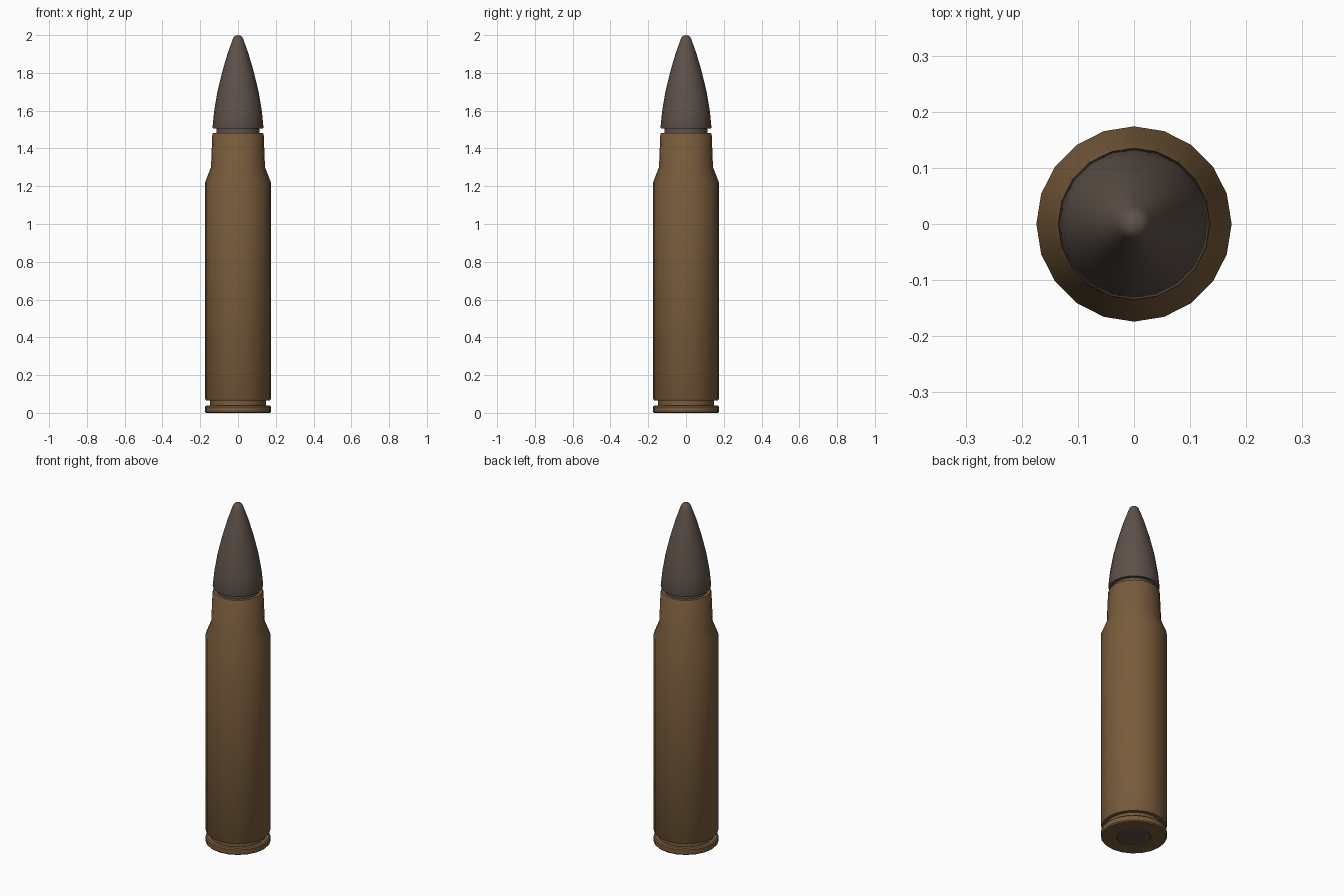
import bpy, bmesh, math

if "Cube" in bpy.data.objects:
    bpy.data.objects.remove(bpy.data.objects["Cube"])

SIDES = 20


def material(name, rgb):
    m = bpy.data.materials.new(name)
    m.diffuse_color = (*rgb, 1.0)
    m.use_nodes = True
    m.node_tree.nodes["Principled BSDF"].inputs["Base Color"].default_value = m.diffuse_color
    return m


brass = material("dull brass", (0.19, 0.107, 0.044))
steel = material("grey brown metal", (0.112, 0.083, 0.067))


def lathe(name, profile, mat):
    """Revolve (radius, z) points around z; radius 0 closes to a pole."""
    bm = bmesh.new()
    rings = []
    for r, z in profile:
        if r == 0:
            rings.append([bm.verts.new((0, 0, z))] * SIDES)
        else:
            rings.append([bm.verts.new((r * math.cos(math.tau * i / SIDES),
                                        r * math.sin(math.tau * i / SIDES), z))
                          for i in range(SIDES)])
    for a, b in zip(rings, rings[1:]):
        for i in range(SIDES):
            j = (i + 1) % SIDES
            quad = list(dict.fromkeys((a[i], a[j], b[j], b[i])))
            bm.faces.new(quad)
    bmesh.ops.recalc_face_normals(bm, faces=bm.faces)
    mesh = bpy.data.meshes.new(name)
    bm.to_mesh(mesh)
    bm.free()
    mesh.materials.append(mat)
    ob = bpy.data.objects.new(name, mesh)
    bpy.context.collection.objects.link(ob)
    bpy.ops.object.select_all(action='DESELECT')
    ob.select_set(True)
    bpy.context.view_layer.objects.active = ob
    bpy.ops.object.shade_smooth_by_angle(angle=math.radians(35))
    return ob


# Case: rim, extractor groove, body, shoulder, neck
lathe("case", [
    (0, 0.004), (0.088, 0.004), (0.09, 0.0), (0.168, 0.0), (0.174, 0.006),
    (0.174, 0.032), (0.168, 0.038), (0.148, 0.038), (0.148, 0.066),
    (0.169, 0.066), (0.174, 0.074), (0.174, 1.222), (0.143, 1.30),
    (0.136, 1.476), (0.132, 1.482), (0.10, 1.482)], brass)

# Primer disc in the base
lathe("primer", [(0, 0.002), (0.086, 0.002), (0.086, 0.006)], steel)

# Bullet: narrow waist above the neck, then the pointed nose
lathe("bullet", [
    (0.115, 1.47), (0.115, 1.505), (0.133, 1.505), (0.135, 1.512),
    (0.126, 1.60), (0.109, 1.70), (0.085, 1.80), (0.056, 1.90),
    (0.031, 1.97), (0.024, 1.988), (0.014, 1.997), (0, 2.0)], steel)
